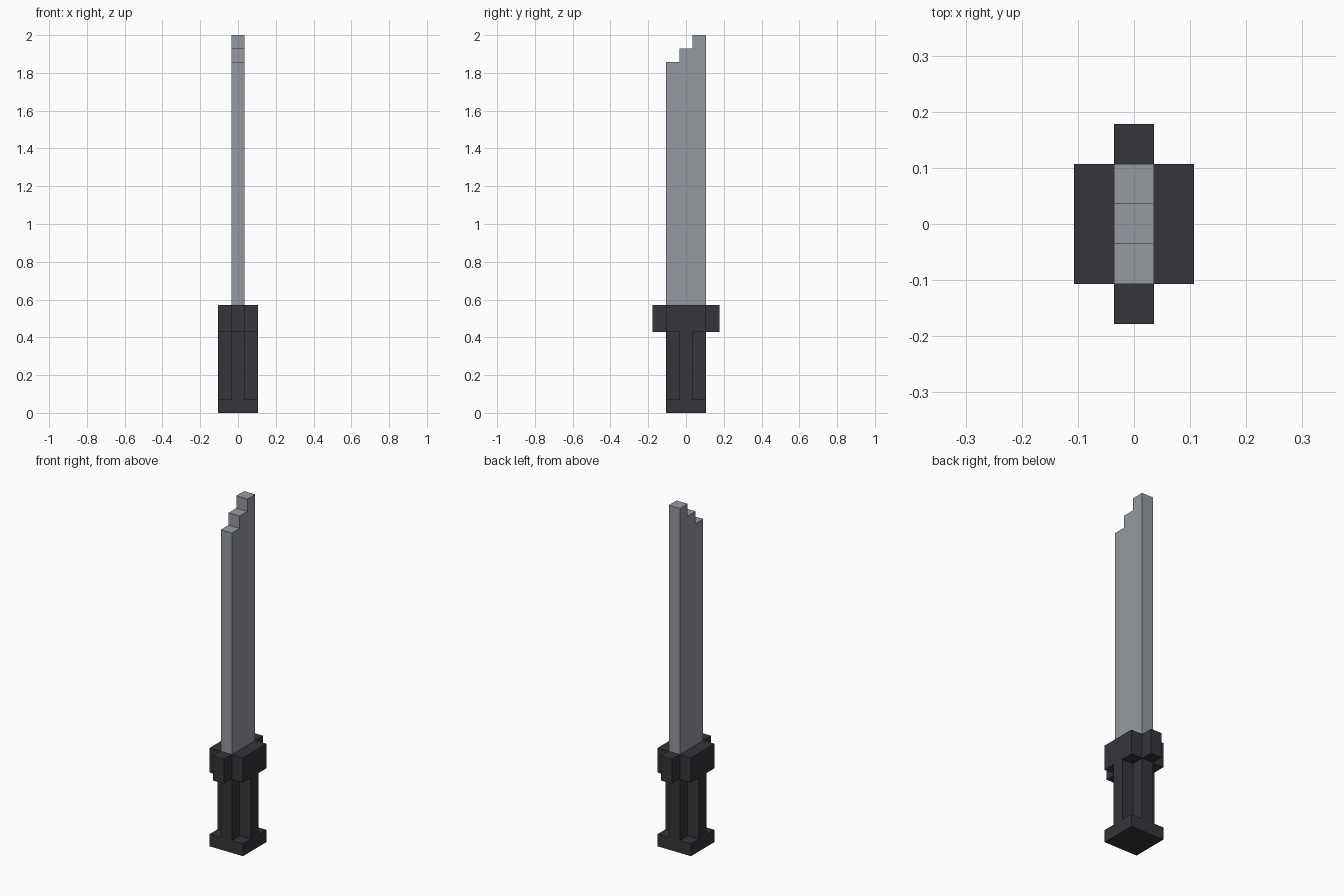
import bpy
import bmesh
from mathutils import Vector

U = 2 / 28  # one block of the model

cube = bpy.data.objects.get("Cube")
if cube:
    bpy.data.objects.remove(cube, do_unlink=True)


def make_material(name, color):
    mat = bpy.data.materials.new(name)
    mat.use_nodes = True
    mat.diffuse_color = color
    mat.node_tree.nodes["Principled BSDF"].inputs["Base Color"].default_value = color
    return mat


def prism(name, outline, axis, start, end, mat):
    """Extrude a flat outline, in blocks, along the x or z axis."""
    def place(a, b):
        return Vector((start, a, b) if axis == "x" else (a, b, start)) * U

    bm = bmesh.new()
    face = bm.faces.new([bm.verts.new(place(a, b)) for a, b in outline])
    grown = bmesh.ops.extrude_face_region(bm, geom=[face])["geom"]
    shift = Vector((1, 0, 0) if axis == "x" else (0, 0, 1)) * (end - start) * U
    bmesh.ops.translate(bm, vec=shift,
                        verts=[v for v in grown if isinstance(v, bmesh.types.BMVert)])
    bmesh.ops.recalc_face_normals(bm, faces=bm.faces)
    mesh = bpy.data.meshes.new(name)
    bm.to_mesh(mesh)
    bm.free()
    mesh.materials.append(mat)
    obj = bpy.data.objects.new(name, mesh)
    bpy.context.collection.objects.link(obj)
    return obj


def cross(x_reach, y_reach, x_in, y_in):
    """Outline of a cross, wound around its four corners."""
    corner = [(x_reach, y_in), (x_in, y_in), (x_in, y_reach)]
    mirrored = [(-x, y) for x, y in reversed(corner)]
    half = corner + mirrored
    return half + [(-x, -y) for x, y in half]


steel = make_material("blade grey", (0.30, 0.32, 0.35, 1))
dark = make_material("hilt charcoal", (0.037, 0.035, 0.043, 1))

# Hilt: square pommel, cross-shaped grip, guard with front and back lugs
square = [(-1.5, -1.5), (1.5, -1.5), (1.5, 1.5), (-1.5, 1.5)]
prism("pommel", square, "z", 0, 1, dark)
prism("grip", cross(1.5, 1.5, 0.5, 0.5), "z", 1, 6, dark)
prism("guard", cross(1.5, 2.5, 0.5, 1.5), "z", 6, 8, dark)

# Blade: side profile with a stepped tip, seated in the guard
profile = [(1.5, 7), (-1.5, 7)]
for step in range(3):
    profile += [(step - 1.5, 26 + step), (step - 0.5, 26 + step)]
prism("blade", profile, "x", -0.5, 0.5, steel)
